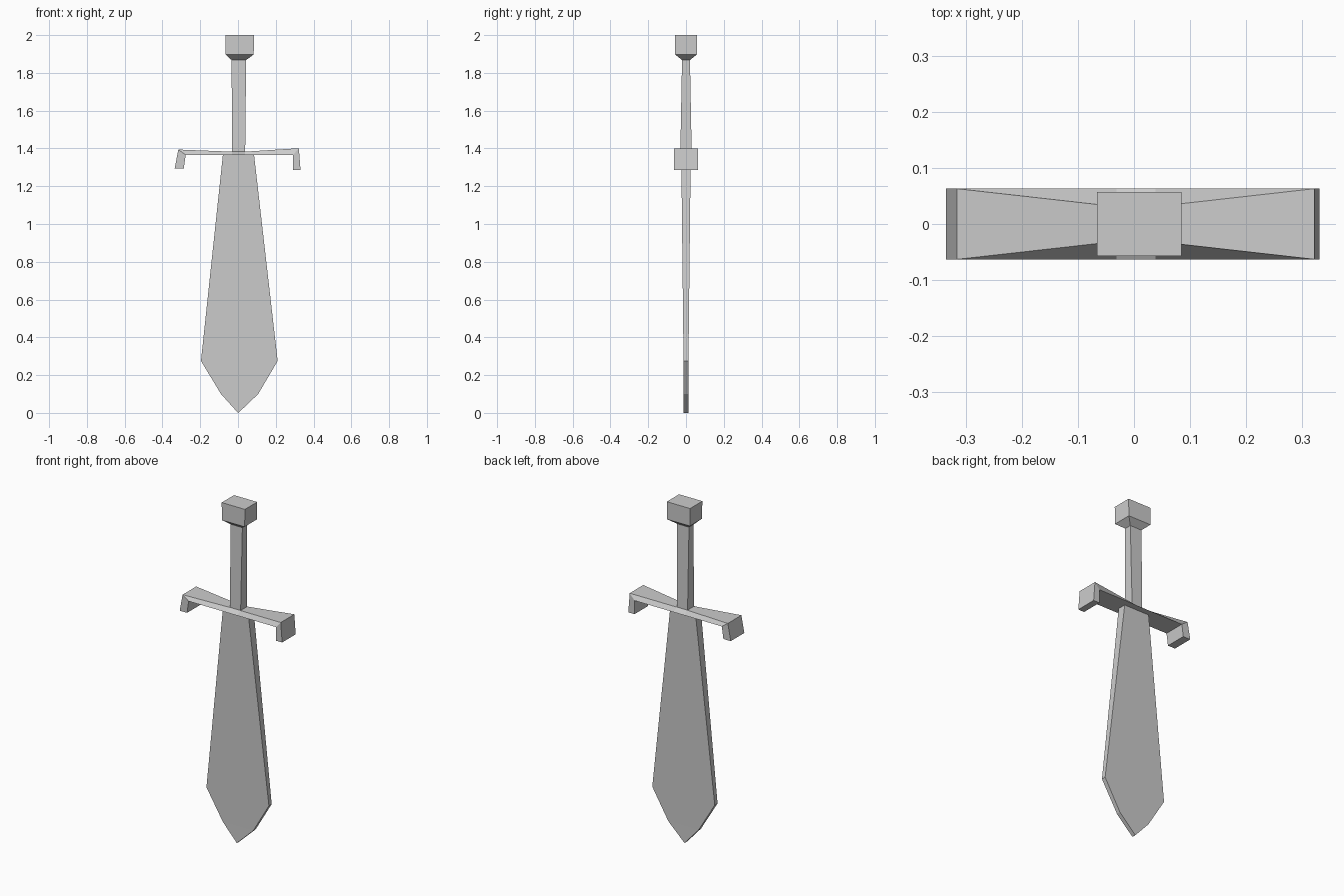
import bpy
import bmesh

if "Cube" in bpy.data.objects:
    bpy.data.objects.remove(bpy.data.objects["Cube"])


def loft(name, stations):
    """Each station is two points (x, z, half thickness in y); four-sided rings are bridged in order."""
    bm = bmesh.new()
    rings = []
    for (xa, za, ha), (xb, zb, hb) in stations:
        corners = ((xa, -ha, za), (xb, -hb, zb), (xb, hb, zb), (xa, ha, za))
        rings.append([bm.verts.new(c) for c in corners])
    for r, s in zip(rings, rings[1:]):
        for i in range(4):
            j = (i + 1) % 4
            bm.faces.new((r[i], r[j], s[j], s[i]))
    bm.faces.new(rings[0])
    bm.faces.new(rings[-1])
    bmesh.ops.remove_doubles(bm, verts=bm.verts, dist=0.0001)
    bmesh.ops.recalc_face_normals(bm, faces=bm.faces)
    mesh = bpy.data.meshes.new(name)
    bm.to_mesh(mesh)
    bm.free()
    obj = bpy.data.objects.new(name, mesh)
    bpy.context.collection.objects.link(obj)
    return obj


def upright(name, rows):
    """Rows of (z, left x, right x, half thickness)."""
    return loft(name, [((l, z, h), (r, z, h)) for z, l, r, h in rows])


# Blade: wide near the point, narrowing and thickening toward the guard
upright("blade", [
    (0.0, 0.0, 0.002, 0.012),
    (0.10, -0.09, 0.107, 0.012),
    (0.275, -0.196, 0.21, 0.013),
    (1.366, -0.08, 0.085, 0.025),
])

# Crossguard: path from left hook to right hook, top edge pinched at the middle
W = 0.063
loft("crossguard", [
    ((-0.335, 1.295, W), (-0.287, 1.295, W)),
    ((-0.316, 1.394, W), (-0.277, 1.366, W)),
    ((-0.031, 1.383, 0.031), (-0.031, 1.366, W)),
    ((0.038, 1.383, 0.031), (0.038, 1.366, W)),
    ((0.322, 1.401, W), (0.291, 1.366, W)),
    ((0.331, 1.286, W), (0.291, 1.286, W)),
])

# Grip flaring into the block pommel
upright("grip_and_pommel", [
    (1.38, -0.031, 0.038, 0.030),
    (1.868, -0.034, 0.043, 0.021),
    (1.897, -0.065, 0.083, 0.057),
    (2.0, -0.066, 0.085, 0.057),
])
